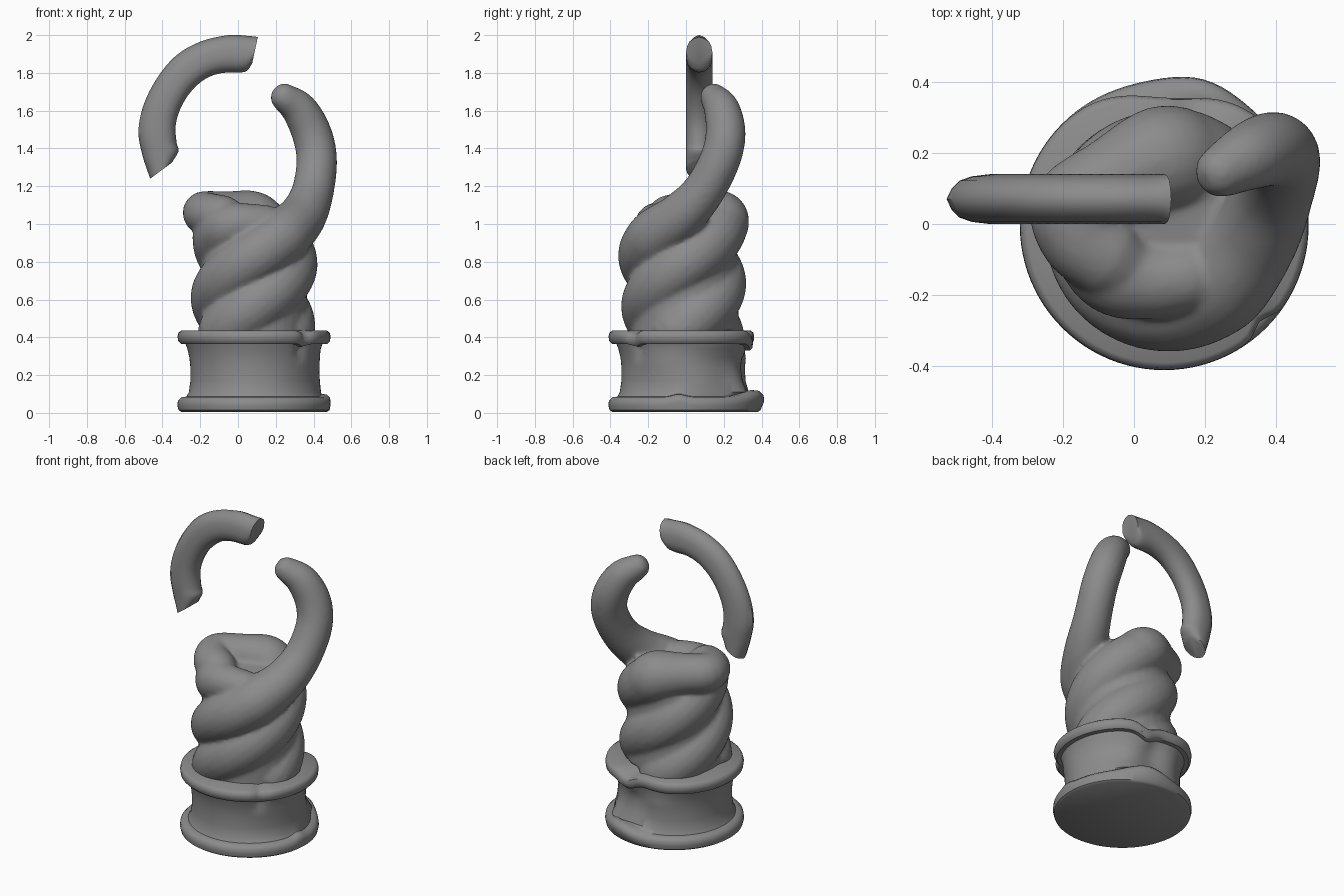
import bpy, bmesh
from math import sin, cos, pi, radians, exp
from mathutils import Vector

if "Cube" in bpy.data.objects:
    bpy.data.objects.remove(bpy.data.objects["Cube"])

CX, CY = 0.085, -0.005
stone = bpy.data.materials.new("dark_stone")
stone.diffuse_color = (0.26, 0.26, 0.26, 1)
stone.use_nodes = True
stone.node_tree.nodes["Principled BSDF"].inputs["Base Color"].default_value = stone.diffuse_color


def loft(name, rings, angle=40):
    """Skin a list of equal-length rings and cap both ends."""
    bm = bmesh.new()
    vs = [[bm.verts.new(p) for p in r] for r in rings]
    n = len(vs[0])
    for a, b in zip(vs, vs[1:]):
        for i in range(n):
            bm.faces.new((a[i], a[(i + 1) % n], b[(i + 1) % n], b[i]))
    bm.faces.new(vs[0][::-1])
    bm.faces.new(vs[-1])
    bmesh.ops.recalc_face_normals(bm, faces=bm.faces[:])
    me = bpy.data.meshes.new(name)
    bm.to_mesh(me)
    bm.free()
    me.materials.append(stone)
    ob = bpy.data.objects.new(name, me)
    bpy.context.collection.objects.link(ob)
    bpy.ops.object.select_all(action='DESELECT')
    ob.select_set(True)
    bpy.context.view_layer.objects.active = ob
    bpy.ops.object.shade_smooth_by_angle(angle=radians(angle))
    return ob


def spline(pts, steps=6):
    """Catmull-Rom through points of any dimension."""
    p = [Vector(q) for q in pts]
    p = [2 * p[0] - p[1]] + p + [2 * p[-1] - p[-2]]
    out = []
    for i in range(1, len(p) - 2):
        a, b, c, d = p[i - 1:i + 3]
        for k in range(steps):
            t = k / steps
            out.append(0.5 * (2 * b + (c - a) * t + (2 * a - 5 * b + 4 * c - d) * t * t
                              + (3 * b - a - 3 * c + d) * t ** 3))
    return out + [p[-2]]


def tube(name, pts, n=20):
    """Round tube along (x, y, z, radius) points with rounded ends."""
    path = spline(pts)
    rings, u = [], Vector((1, 0.2, 0.1))
    last = len(path) - 1
    for i, q in enumerate(path):
        t = (path[min(i + 1, last)].to_3d() - path[max(i - 1, 0)].to_3d()).normalized()
        u = (u - t * u.dot(t)).normalized()
        w = t.cross(u)
        ring = [(1, 0)]
        if i == 0:
            ring = [(0.45, -0.8), (0.85, -0.45), (1, 0)]
        elif i == last:
            ring = [(1, 0), (0.85, 0.45), (0.45, 0.8)]
        for s, o in ring:
            rings.append([q.to_3d() + t * o * q[3] + (u * cos(k * 2 * pi / n) + w * sin(k * 2 * pi / n)) * q[3] * s
                          for k in range(n)])
    return loft(name, rings)


def helix(a0, a1, zero, r0=0.19, r1=0.20, thick=0.145):
    """Strand centreline: angles in degrees, zero = height at angle 0."""
    out = []
    n = round((a1 - a0) / 20)
    for i in range(n + 1):
        f = i / n
        a = radians(a0 + (a1 - a0) * f)
        r = r0 + (r1 - r0) * f
        out.append((CX + r * cos(a), CY + r * sin(a), zero + 0.9 * a / (2 * pi), thick))
    return out


# Worn spool-shaped pedestal, turned from a profile
profile = [(0.385, 0.005), (0.4, 0.015), (0.406, 0.04), (0.403, 0.065), (0.385, 0.083), (0.358, 0.086),
           (0.345, 0.11), (0.337, 0.17), (0.337, 0.24), (0.342, 0.29), (0.352, 0.335), (0.362, 0.364),
           (0.388, 0.366), (0.402, 0.38), (0.405, 0.405), (0.4, 0.425), (0.385, 0.436), (0.2, 0.436)]


def bump(a, centre, width):
    d = (a - radians(centre) + pi) % (2 * pi) - pi
    return exp(-(d / width) ** 2)


rings = []
for r, z in profile:
    ring = []
    for k in range(96):
        a = 2 * pi * k / 96
        rr, zz = r, z
        if r > 0.3 and z > 0.3:      # chips in the upper rim
            rr -= 0.045 * bump(a, 88, 0.4) + 0.025 * bump(a, -45, 0.1)
            zz -= 0.035 * bump(a, 75, 0.18) + 0.014 * bump(a, -45, 0.09)
        elif z > 0.09:               # dents in the waist
            rr -= 0.045 * bump(a, 85, 0.3) * min(1, (z - 0.09) / 0.12)
            rr += 0.012 * sin(3 * a + 9 * z) * bump(a, 20, 1.2)
            rr += 0.05 * bump(a, 55, 0.25) * max(0, 1 - (z - 0.09) / 0.14)
        elif z > 0.03:               # swollen lower rim
            zz += 0.035 * bump(a, 70, 0.35) + 0.015 * bump(a, -5, 0.12)
            rr += 0.02 * bump(a, 75, 0.3)
        ring.append((CX + rr * cos(a), CY + rr * sin(a), zz))
    rings.append(ring)
loft("pedestal", rings)

# Three twisted strands round a core
core = loft("twisted_body", [[(CX + r * cos(k * pi / 16), CY + r * sin(k * pi / 16), z + 0.12 * r * sin(k * pi / 16))
                              for k in range(32)] for r, z in ((0.285, 0.41), (0.275, 0.9), (0.22, 1.06))])
horn = helix(-260, -40, 1.05, 0.175, 0.22) + [
    (0.34, -0.03, 1.04, 0.128), (0.395, 0.09, 1.17, 0.112), (0.417, 0.18, 1.34, 0.108),
    (0.39, 0.21, 1.48, 0.106), (0.325, 0.19, 1.605, 0.096), (0.24, 0.145, 1.675, 0.074)]
wrap = helix(-145, 95, 0.79, 0.19, 0.185, 0.15) + [
    (-0.06, 0.12, 1.05, 0.125), (-0.175, 0.05, 1.06, 0.115), (-0.15, -0.04, 1.05, 0.115), (-0.07, -0.1, 1.035, 0.115)]
inner = helix(-15, 195, 0.46, 0.175, 0.175, 0.15) + [
    (-0.04, -0.13, 0.985, 0.135), (0.05, -0.16, 1.0, 0.11), (0.16, -0.15, 1.0, 0.1)]
strands = [tube("strand", p) for p in (horn, wrap, inner)]

# Fuse strands and core into one sculpted mass
for o in strands + [core]:
    o.select_set(True)
bpy.context.view_layer.objects.active = core
bpy.ops.object.join()
core.modifiers.clear()
m = core.modifiers.new("fuse", 'REMESH')
m.mode = 'VOXEL'
m.voxel_size = 0.012
m.use_smooth_shade = True
m = core.modifiers.new("soften", 'SMOOTH')
m.factor = 0.5
m.iterations = 10

# Floating broken arc: outer and inner edge pairs, leaf-shaped section
edges = [(0.105, 1.99, 0.075, 1.85), (0.06, 1.995, 0.035, 1.805), (-0.05, 2.0, -0.08, 1.80),
         (-0.2, 1.965, -0.17, 1.77), (-0.33, 1.89, -0.25, 1.70), (-0.43, 1.77, -0.305, 1.61),
         (-0.5, 1.63, -0.33, 1.52), (-0.527, 1.49, -0.325, 1.43), (-0.505, 1.36, -0.315, 1.385),
         (-0.465, 1.24, -0.35, 1.325)]
section = [(0, 0), (0.07, 0.03), (0.18, 0.052), (0.35, 0.064), (0.6, 0.07), (0.78, 0.063), (0.9, 0.046), (0.97, 0.025)]
section += [(1, 0)] + [(f, -y) for f, y in section[:0:-1]]
loft("floating_arc", [[(e[0] + (e[2] - e[0]) * f, 0.07 + y, e[1] + (e[3] - e[1]) * f) for f, y in section]
                      for e in spline(edges, 4)], 50)
